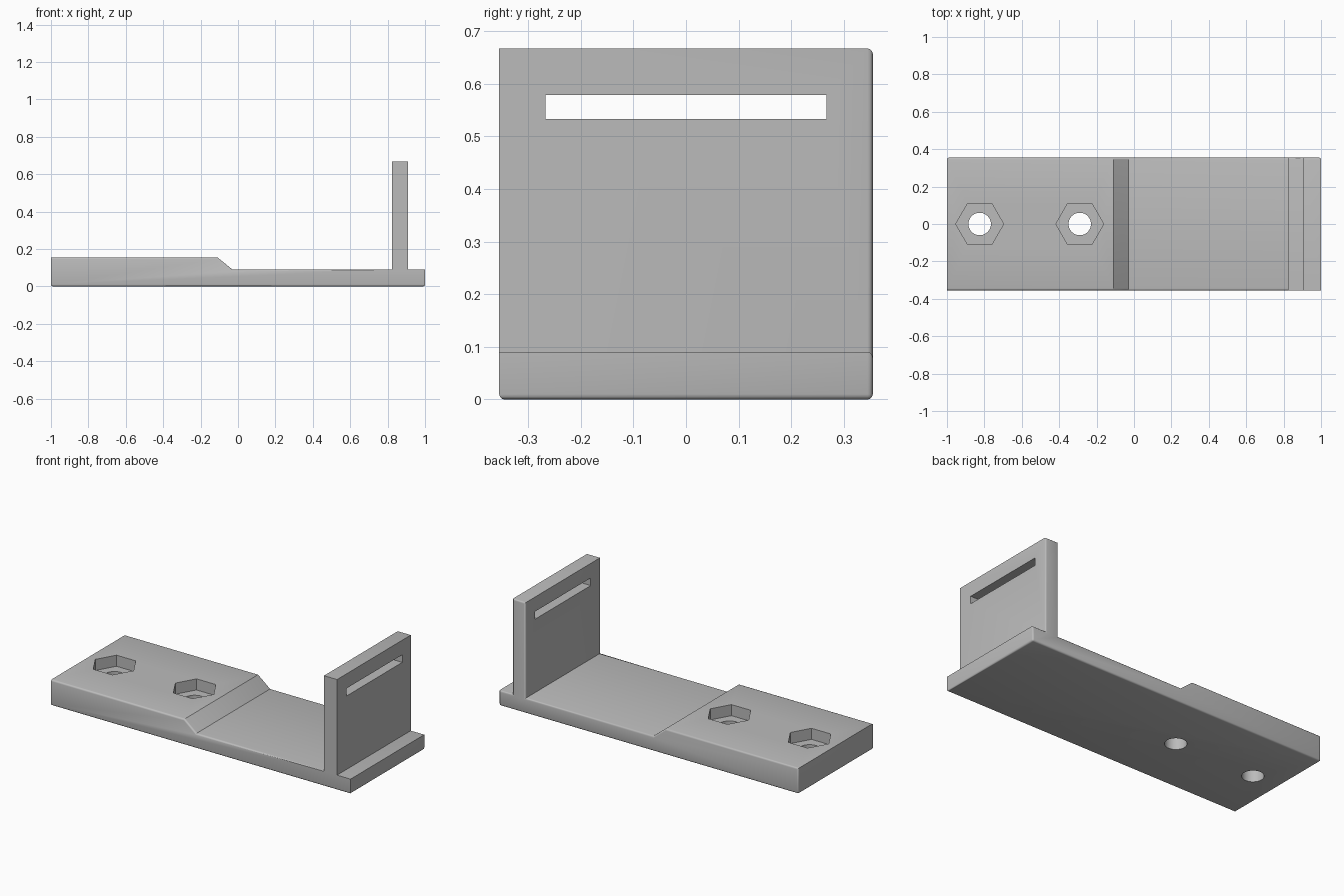
import bpy
import bmesh
import math
from mathutils import Matrix

cube = bpy.data.objects.get("Cube")
if cube:
    bpy.data.objects.remove(cube)

HALF_WIDTH = 0.355
ROUND = 0.01

grey = bpy.data.materials.new("plain_grey")
grey.use_nodes = True
colour = (0.5, 0.5, 0.5, 1)
grey.diffuse_color = colour
grey.node_tree.nodes["Principled BSDF"].inputs["Base Color"].default_value = colour


def make_object(name, bm):
    bmesh.ops.recalc_face_normals(bm, faces=bm.faces)
    mesh = bpy.data.meshes.new(name)
    bm.to_mesh(mesh)
    bm.free()
    mesh.materials.append(grey)
    obj = bpy.data.objects.new(name, mesh)
    bpy.context.collection.objects.link(obj)
    return obj


def prism_cutter(name, x, radius, sides, bottom, top):
    bm = bmesh.new()
    bmesh.ops.create_cone(bm, cap_ends=True, segments=sides, radius1=radius,
                          radius2=radius, depth=top - bottom,
                          matrix=Matrix.Translation((x, 0, (top + bottom) / 2))
                          @ Matrix.Rotation(math.pi / 2, 4, 'Z'))
    return make_object(name, bm)


# Stepped base and upright plate as one extruded side profile
profile = [(-1, 0), (1, 0), (1, 0.09), (0.91, 0.09), (0.91, 0.667),
           (0.823, 0.667), (0.823, 0.09), (-0.03, 0.09), (-0.11, 0.155), (-1, 0.155)]
bm = bmesh.new()
face = bm.faces.new([bm.verts.new((x, -HALF_WIDTH, z)) for x, z in profile])
back = bmesh.ops.extrude_face_region(bm, geom=[face])
bmesh.ops.translate(bm, vec=(0, 2 * HALF_WIDTH, 0),
                    verts=[v for v in back["geom"] if isinstance(v, bmesh.types.BMVert)])


# Rounded edges: back outline, underside and front edge of the base top
def is_rounded(edge):
    a, b = (v.co for v in edge.verts)
    on_back = min(a.y, b.y) > 0
    underside = max(a.z, b.z) < 0.01
    base_top = max(a.y, b.y) < 0 and 0.05 < min(a.z, b.z) \
        and max(a.z, b.z) < 0.2 and max(a.x, b.x) < 0.85
    return on_back or underside or base_top


bmesh.ops.bevel(bm, geom=[e for e in bm.edges if is_rounded(e)], offset=ROUND,
                segments=3, profile=0.5, affect='EDGES', clamp_overlap=True)
bracket = make_object("bracket", bm)

# Bolt holes with hexagonal nut pockets
cutters = []
for label, x in (("outer", -0.825), ("inner", -0.29)):
    cutters.append(prism_cutter(label + "_nut_pocket_cutter", x, 0.128, 6, 0.088, 0.3))
    cutters.append(prism_cutter(label + "_bolt_hole_cutter", x, 0.06, 48, -0.1, 0.2))

# Strap slot through the upright plate
bm = bmesh.new()
bmesh.ops.create_cube(bm, size=1, matrix=Matrix.Translation((0.867, 0, 0.556))
                      @ Matrix.Diagonal((0.3, 0.534, 0.046, 1)))
cutters.append(make_object("slot_cutter", bm))

for cutter in cutters:
    cut = bracket.modifiers.new(cutter.name, 'BOOLEAN')
    cut.operation = 'DIFFERENCE'
    cut.solver = 'EXACT'
    cut.object = cutter

# Apply the cuts and remove the cutters
bpy.ops.object.select_all(action='DESELECT')
bpy.context.view_layer.objects.active = bracket
bracket.select_set(True)
for cutter in cutters:
    bpy.ops.object.modifier_apply(modifier=cutter.name)
    bpy.data.objects.remove(cutter)
bpy.ops.object.shade_smooth_by_angle(angle=math.radians(35))
